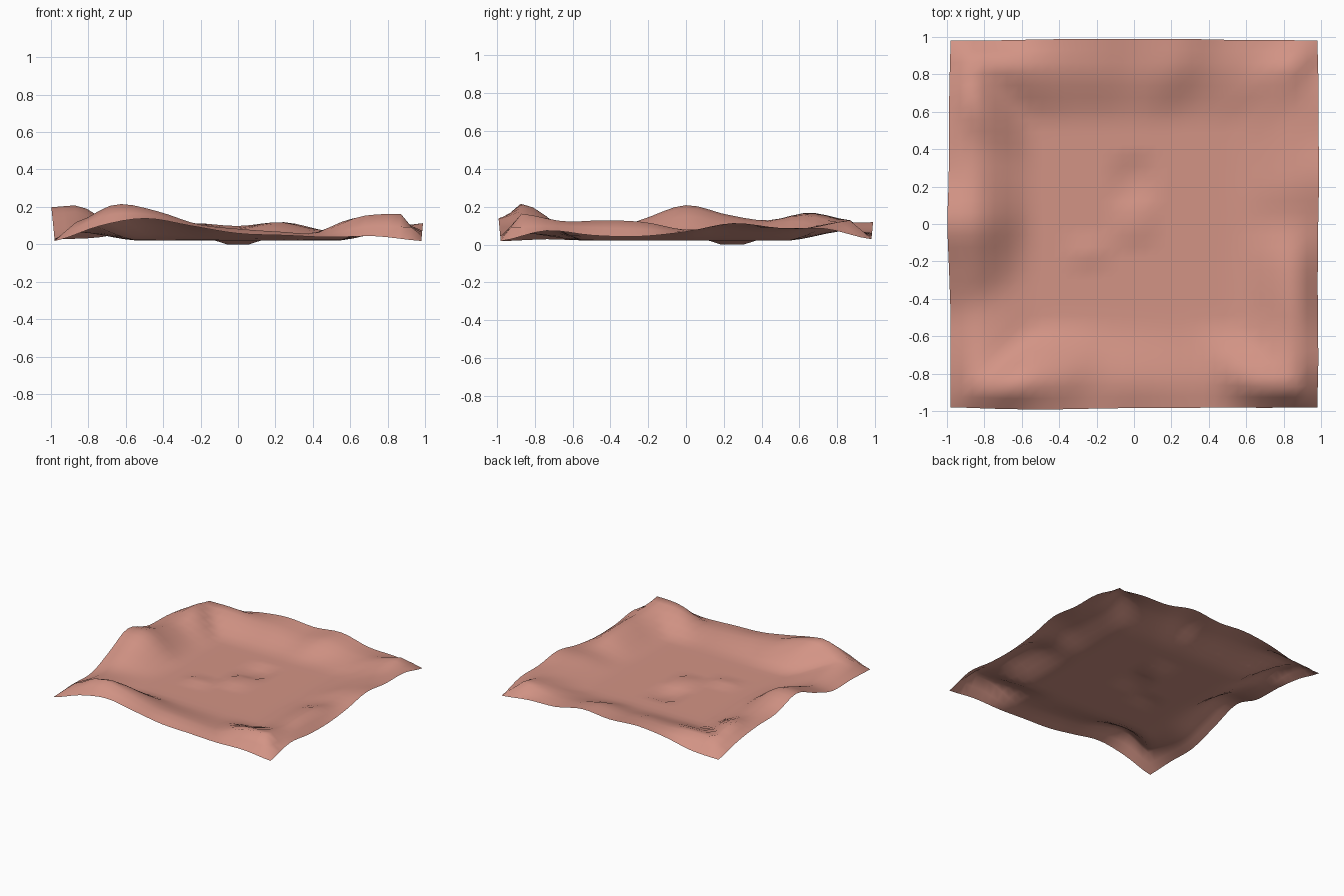
import bpy, bmesh, math

if "Cube" in bpy.data.objects:
    bpy.data.objects.remove(bpy.data.objects["Cube"])

N = 32        # quads per side
HALF = 0.98   # half width of the sheet
RIDGE = 0.86  # distance of the raised rim from the centre
INNER = 0.52  # where the rim has faded into the floor
FLOOR = 0.022

# Heights along each side (low to high coordinate), at the border and on the rim
BORDER = {
    "front": (.02, .10, .14, .10, .06, .05, .04, .045, .02),
    "back":  (.03, .04, .09, .115, .10, .12, .07, .06, .03),
    "left":  (.02, .03, .03, .11, .20, .13, .12, .09, .03),
    "right": (.02, .075, .05, .045, .07, .115, .09, .085, .03),
}
RIM = {
    "front": (.12, .215, .18, .11, .085, .07, .065, .15, .165),
    "back":  (.13, .13, .11, .11, .09, .12, .08, .08, .13),
    "left":  (.12, .08, .07, .14, .21, .16, .13, .17, .13),
    "right": (.165, .125, .13, .12, .08, .10, .09, .09, .13),
}
# Small dents and lumps on the floor: x, y, half width x, half width y, height
LUMPS = (
    (0.0, 0.245, 0.11, 0.10, -0.02),
    (0.0, 0.0, 0.11, 0.11, 0.016),
    (-0.245, -0.15, 0.08, 0.06, 0.014),
)


def smooth(t):
    t = max(0.0, min(1.0, t))
    return t * t * (3 - 2 * t)


def sample(row, t):
    """Read a height row as a smooth curve at t in -1..1."""
    last = len(row) - 1
    u = (t + 1) / 2 * last
    i = max(0, min(int(u), last - 1))
    a, b, c, d = (row[max(0, min(last, i + k))] for k in (-1, 0, 1, 2))
    u -= i
    return b + 0.5 * u * (c - a + u * (2*a - 5*b + 4*c - d + u * (3*(b - c) + d - a)))


def height(x, y):
    r = max(abs(x), abs(y), 1e-6)
    if abs(y) >= abs(x):
        side, t = ("back" if y > 0 else "front"), x / r
    else:
        side, t = ("right" if x > 0 else "left"), y / r
    rim = sample(RIM[side], t)
    if r > RIDGE:
        f = (r - RIDGE) / (HALF - RIDGE)
        z = rim + (sample(BORDER[side], t) - rim) * f
    else:
        z = FLOOR + (rim - FLOOR) * smooth((r - INNER) / (RIDGE - INNER))
    for lx, ly, wx, wy, h in LUMPS:
        if abs(x - lx) <= wx and abs(y - ly) <= wy:
            z += h
    return z


# Ground sheet: a grid pushed into shape
bm = bmesh.new()
bmesh.ops.create_grid(bm, x_segments=N, y_segments=N, size=HALF)
for v in bm.verts:
    x, y = v.co.x, v.co.y
    z = height(x, y)
    stretch = 1 + 0.1 * max(0, z - 0.02)
    v.co = (x * stretch, y * stretch, z)
low = min(v.co.z for v in bm.verts)
for v in bm.verts:
    v.co.z -= low
for f in bm.faces:
    f.smooth = True
mesh = bpy.data.meshes.new("ground_sheet")
bm.to_mesh(mesh)
bm.free()
ground = bpy.data.objects.new("ground_sheet", mesh)
bpy.context.collection.objects.link(ground)

# Clay colour
clay = bpy.data.materials.new("clay_pink")
clay.diffuse_color = (0.65, 0.295, 0.235, 1)
clay.use_nodes = True
clay.node_tree.nodes["Principled BSDF"].inputs["Base Color"].default_value = clay.diffuse_color
mesh.materials.append(clay)
